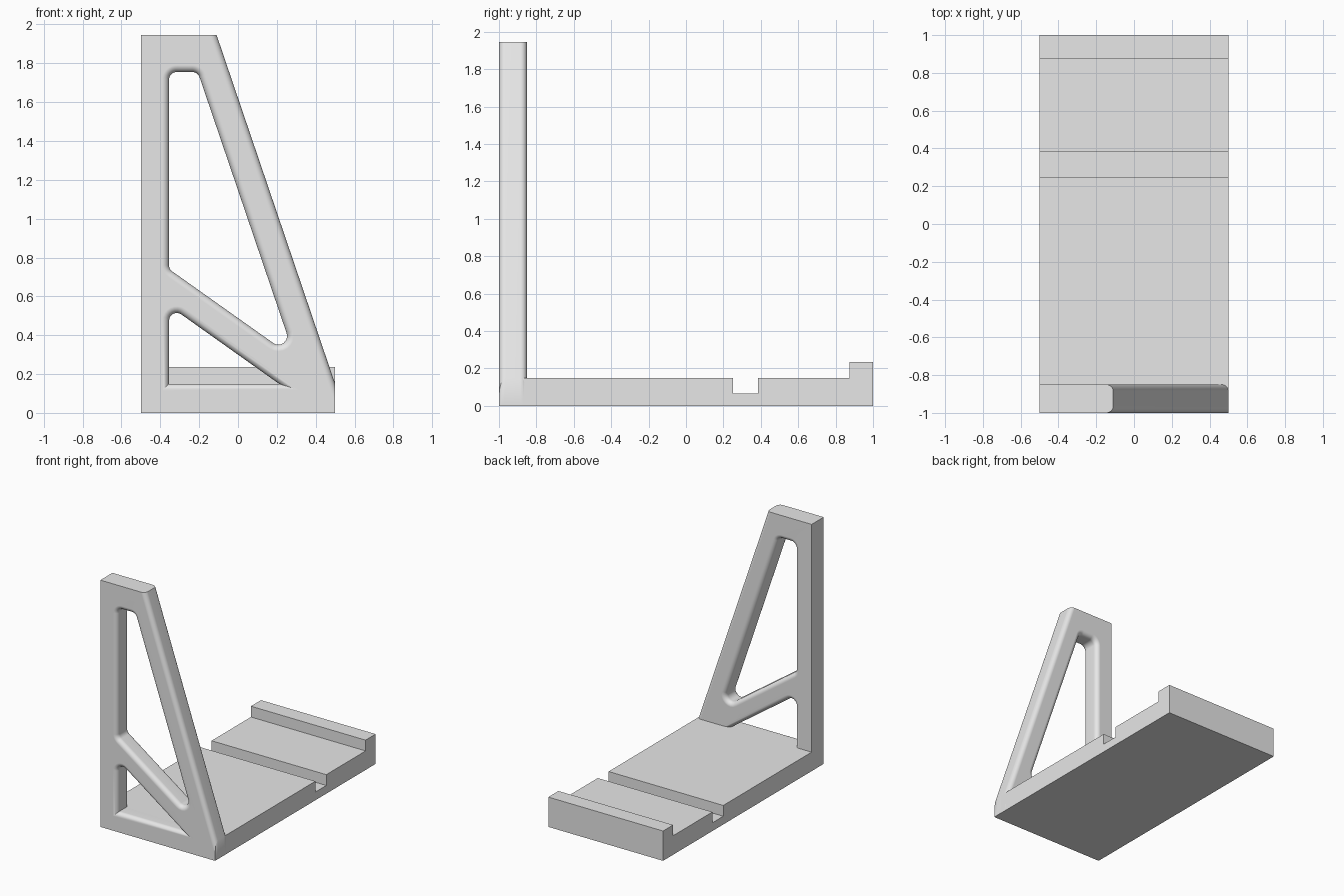
import bpy, bmesh, math
from mathutils import Vector
from mathutils.geometry import intersect_line_line_2d  # noqa: F401

if "Cube" in bpy.data.objects:
    bpy.data.objects.remove(bpy.data.objects["Cube"])

FILLET = 0.035
FRONT, BACK = -1.0, -0.85

grey = bpy.data.materials.new("plain grey")
grey.diffuse_color = (0.8, 0.8, 0.8, 1)
grey.use_nodes = True
grey.node_tree.nodes["Principled BSDF"].inputs["Base Color"].default_value = grey.diffuse_color


def ring(poly, radii, offsets):
    """Outline of a convex counter-clockwise polygon with its sides moved
    outward by offsets and its corners rounded where a radius is given."""
    n = len(poly)
    p = [Vector(q) for q in poly]
    normals = []
    for i in range(n):
        d = (p[(i + 1) % n] - p[i]).normalized()
        normals.append(Vector((d.y, -d.x)))

    def corner(i, da, db):
        a, b = normals[i - 1], normals[i]
        ca, cb = a.dot(p[i]) + da, b.dot(p[i]) + db
        det = a.x * b.y - a.y * b.x
        return Vector(((ca * b.y - cb * a.y) / det, (a.x * cb - b.x * ca) / det))

    out = []
    for i in range(n):
        r = radii[i]
        if r == 0:
            out.append(corner(i, offsets[i - 1], offsets[i]))
            continue
        centre = corner(i, -r, -r)
        a0 = math.atan2(normals[i - 1].y, normals[i - 1].x)
        turn = normals[i].angle_signed(normals[i - 1])
        turn = abs(turn)
        for k in range(9):
            a = a0 + turn * k / 8
            out.append(centre + (r + offsets[i]) * Vector((math.cos(a), math.sin(a))))
    return out


def loft(name, rings):
    """Solid through a list of equal rings of 3D points."""
    bm = bmesh.new()
    rows = [[bm.verts.new(c) for c in r] for r in rings]
    n = len(rows[0])
    for a, b in zip(rows, rows[1:]):
        for i in range(n):
            j = (i + 1) % n
            bm.faces.new((a[i], a[j], b[j], b[i]))
    bm.faces.new(rows[0])
    bm.faces.new(rows[-1])
    bmesh.ops.recalc_face_normals(bm, faces=bm.faces)
    me = bpy.data.meshes.new(name)
    bm.to_mesh(me)
    bm.free()
    me.materials.append(grey)
    ob = bpy.data.objects.new(name, me)
    bpy.context.collection.objects.link(ob)
    return ob


# Depth steps of the rounded edges: (y, distance from the full outline)
steps = []
for k in range(7):
    t = math.pi / 2 * k / 6
    steps.append((FRONT + FILLET * (1 - math.cos(t)), FILLET * (1 - math.sin(t))))
middle = (FRONT + BACK) / 2
steps += [(middle, 0)] + [(FRONT + BACK - y, d) for y, d in reversed(steps)]


def hole(name, poly, radii):
    """Window cutter that flares outward at both faces of the frame."""
    ends = [(FRONT - 0.05, FILLET)] + steps + [(BACK + 0.05, FILLET)]
    ob = loft(name, [[(q.x, y, q.y) for q in ring(poly, radii, [d] * len(poly))]
                     for y, d in ends])
    ob.hide_render = True
    ob.hide_set(True)
    return ob


# Upright frame, rounded along its sloping side only
outline = [(-0.5, 0), (0.5, 0), (0.5, 0.15), (-0.11, 1.945), (-0.5, 1.945)]
frame = loft("upright_frame",
             [[(q.x, y, q.y) for q in ring(outline, [0] * 5, [0, 0, -d, 0, 0])]
              for y, d in steps])

# Windows above and below the diagonal brace
upper = hole("upper_window_cutter",
             [(-0.355, 0.74), (0.295, 0.279), (-0.207, 1.755), (-0.355, 1.755)],
             [0.04, 0.045, 0.04, 0.04])
lower = hole("lower_window_cutter",
             [(-0.355, 0.15), (0.211, 0.15), (-0.355, 0.552)], [0, 0, 0.04])

# Base plate with a groove and a raised rear lip
profile = [(middle, 0), (1, 0), (1, 0.235), (0.875, 0.235), (0.875, 0.15),
           (0.385, 0.15), (0.385, 0.065), (0.25, 0.065), (0.25, 0.15), (middle, 0.15)]
base = loft("base_plate", [[(x, y, z) for y, z in profile] for x in (-0.5, 0.5)])

# Cut the windows, then smooth the rounded edges
for cutter in (upper, lower):
    m = frame.modifiers.new("window", 'BOOLEAN')
    m.operation = 'DIFFERENCE'
    m.solver = 'EXACT'
    m.object = cutter
bpy.context.view_layer.objects.active = frame
frame.select_set(True)
for m in list(frame.modifiers):
    bpy.ops.object.modifier_apply(modifier=m.name)
for cutter in (upper, lower):
    bpy.data.objects.remove(cutter)
base.select_set(False)
bpy.ops.object.shade_smooth_by_angle(angle=math.radians(30))
w = frame.modifiers.new("even shading", 'WEIGHTED_NORMAL')
w.keep_sharp = True
